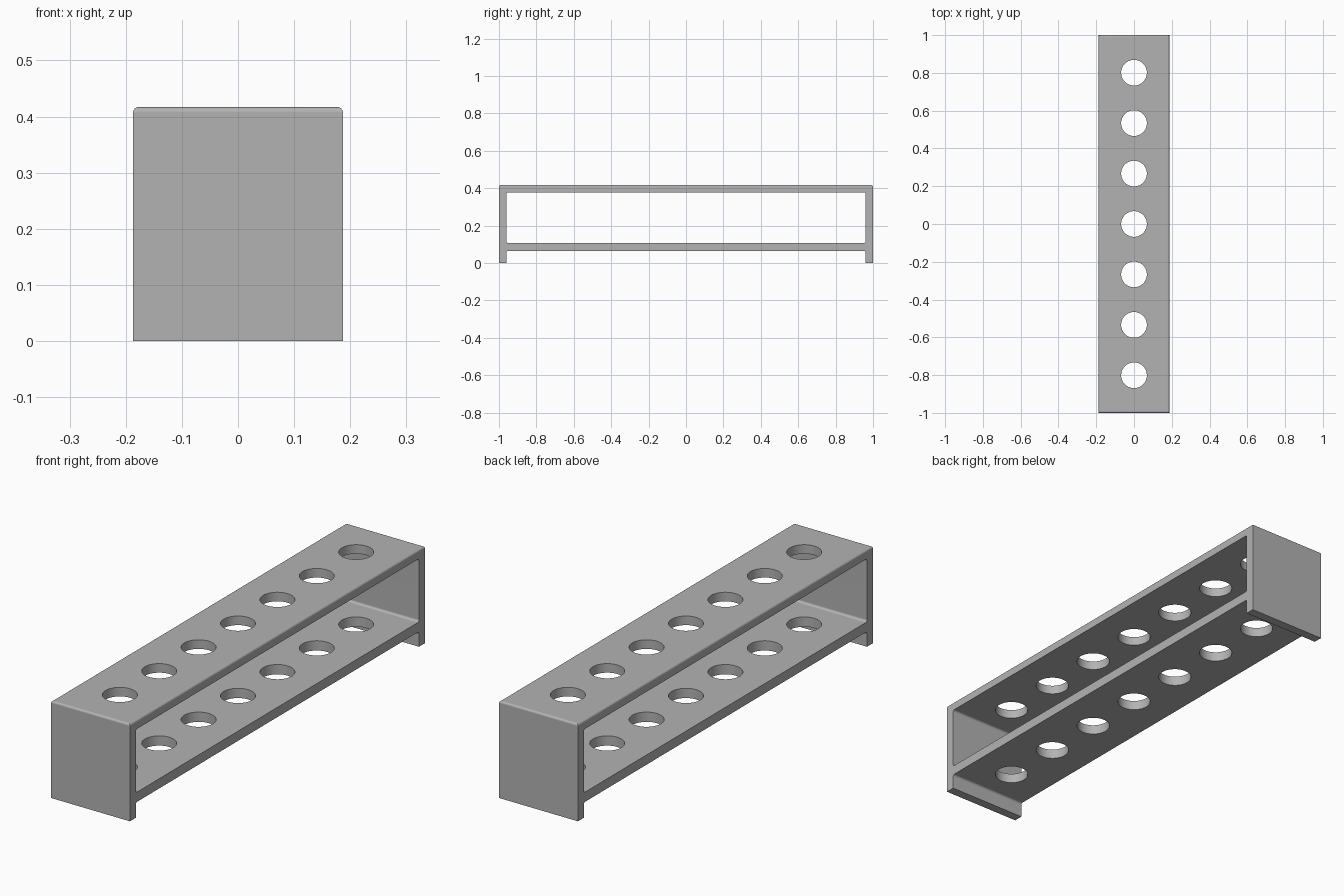
import bpy, bmesh, math
from mathutils import Matrix, Vector

default = bpy.data.objects.get("Cube")
if default:
    bpy.data.objects.remove(default, do_unlink=True)

HALF_W, HALF_L, HEIGHT = 0.187, 1.0, 0.417
WALL, FILLET = 0.04, 0.01
HOLES, PITCH, HOLE_R = 7, 0.267, 0.068

grey = bpy.data.materials.new("plain grey")
grey.use_nodes = True
colour = (0.45, 0.45, 0.45, 1)
grey.diffuse_color = colour
grey.node_tree.nodes["Principled BSDF"].inputs["Base Color"].default_value = colour


def make_object(name, bm):
    mesh = bpy.data.meshes.new(name)
    bm.to_mesh(mesh)
    bm.free()
    mesh.materials.append(grey)
    obj = bpy.data.objects.new(name, mesh)
    bpy.context.collection.objects.link(obj)
    return obj


def rounded_box(name, half_x, half_y, z0, z1, pick):
    """Box whose edges accepted by pick(edge) are filleted."""
    bm = bmesh.new()
    size = Matrix.Diagonal((2 * half_x, 2 * half_y, z1 - z0, 1))
    bmesh.ops.create_cube(bm, size=1, matrix=Matrix.Translation((0, 0, (z0 + z1) / 2)) @ size)
    bmesh.ops.bevel(bm, geom=[e for e in bm.edges if pick(e)], offset=FILLET,
                    segments=6, profile=0.5, affect='EDGES')
    return make_object(name, bm)


def cut(target, cutter):
    cutter.hide_render = True
    mod = target.modifiers.new("cut", 'BOOLEAN')
    mod.operation, mod.solver, mod.object = 'DIFFERENCE', 'EXACT', cutter
    bpy.context.view_layer.objects.active = target
    bpy.ops.object.modifier_apply(modifier=mod.name)
    bpy.data.objects.remove(cutter, do_unlink=True)


def top_edge(e):
    return all(v.co.z > HEIGHT - 0.001 for v in e.verts)


def cross_edge(e):
    return abs(e.verts[0].co.x - e.verts[1].co.x) > 0.1


# Body with softened top edges
rack = rounded_box("rack_body", HALF_W, HALF_L, 0, HEIGHT, top_edge)

# Side window and the gap between the feet, both with rounded corners
inner = HALF_L - WALL
cut(rack, rounded_box("window_cutter", 0.5, inner, 0.107, 0.378, cross_edge))
cut(rack, rounded_box("foot_gap_cutter", 0.5, inner, -0.2, 0.065, cross_edge))

# Row of round holes through both shelves
bm = bmesh.new()
for i in range(HOLES):
    y = (i - (HOLES - 1) / 2) * PITCH
    bmesh.ops.create_cone(bm, cap_ends=True, segments=64, radius1=HOLE_R, radius2=HOLE_R,
                          depth=2, matrix=Matrix.Translation((0, y, 0)))
cut(rack, make_object("hole_cutter", bm))

# Smooth fillets and holes, flat panels
bpy.ops.object.select_all(action='DESELECT')
rack.select_set(True)
bpy.context.view_layer.objects.active = rack
bpy.ops.object.shade_smooth_by_angle(angle=math.radians(30))
weighted = rack.modifiers.new("flat panels", 'WEIGHTED_NORMAL')
weighted.keep_sharp = True
